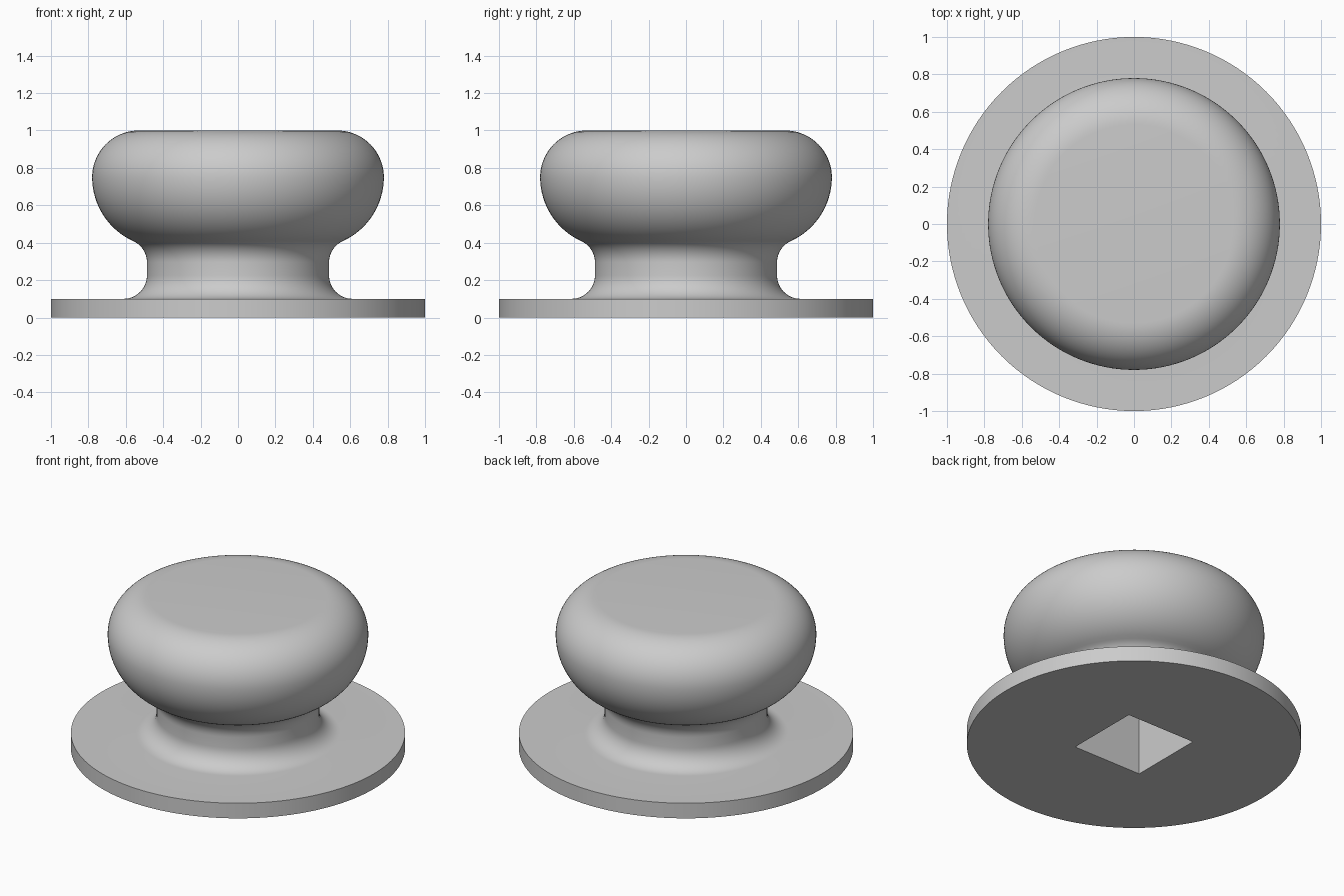
import bpy
import bmesh
from math import sin, cos, radians, pi, atan2, degrees

cube = bpy.data.objects.get("Cube")
if cube:
    bpy.data.objects.remove(cube, do_unlink=True)

SEGMENTS = 128
HOLE_HALF = 0.25
HOLE_DEPTH = 0.7


def arc(cx, cz, radius, start, end, steps):
    """Points on a circular arc in the x-z plane, angles in degrees."""
    angles = [radians(start + (end - start) * i / steps) for i in range(steps + 1)]
    return [(cx + radius * cos(a), cz + radius * sin(a)) for a in angles]


# Colour
grey = bpy.data.materials.new("plain grey")
grey.use_nodes = True
colour = (0.6, 0.6, 0.6, 1)
grey.diffuse_color = colour
grey.node_tree.nodes["Principled BSDF"].inputs["Base Color"].default_value = colour

# Profile: flat base, flared neck, rounded head, all arcs tangent
tangent = degrees(atan2(-0.455, 0.207))
profile = [(1, 0), (1, 0.1)]
profile += arc(0.612, 0.225, 0.125, 270, 180, 12)
profile += arc(0.612, 0.295, 0.125, 180, 180 + tangent, 10)
profile += arc(0.405, 0.75, 0.375, tangent, 0, 16)[1:]
profile += arc(0.53, 0.75, 0.25, 0, 90, 18)[1:]

# Turned body
bm = bmesh.new()
verts = [bm.verts.new((x, 0, z)) for x, z in profile]
edges = [bm.edges.new(pair) for pair in zip(verts, verts[1:])]
bmesh.ops.spin(bm, geom=verts + edges, cent=(0, 0, 0), axis=(0, 0, 1),
               angle=2 * pi, steps=SEGMENTS, use_merge=True)
bmesh.ops.remove_doubles(bm, verts=bm.verts, dist=0.0001)

# Flat top of the head
rims = [e for e in bm.edges if e.is_boundary]
bmesh.ops.contextual_create(bm, geom=[e for e in rims if e.verts[0].co.z > 0.5])

# Square spindle socket, open at the underside
corners = [(-HOLE_HALF, -HOLE_HALF), (HOLE_HALF, -HOLE_HALF),
           (HOLE_HALF, HOLE_HALF), (-HOLE_HALF, HOLE_HALF)]
mouth = [bm.verts.new((x, y, 0)) for x, y in corners]
roof = [bm.verts.new((x, y, HOLE_DEPTH)) for x, y in corners]
for i in range(4):
    j = (i + 1) % 4
    bm.faces.new((mouth[i], mouth[j], roof[j], roof[i]))
bm.faces.new(roof)

# Underside around the socket
bottom = [e for e in bm.edges if e.is_boundary]
bmesh.ops.triangle_fill(bm, edges=bottom, use_beauty=True, normal=(0, 0, -1))
bmesh.ops.recalc_face_normals(bm, faces=bm.faces)

mesh = bpy.data.meshes.new("knob")
bm.to_mesh(mesh)
bm.free()
mesh.materials.append(grey)
knob = bpy.data.objects.new("knob", mesh)
bpy.context.collection.objects.link(knob)

bpy.ops.object.select_all(action='DESELECT')
knob.select_set(True)
bpy.context.view_layer.objects.active = knob
bpy.ops.object.shade_smooth_by_angle(angle=radians(30))
